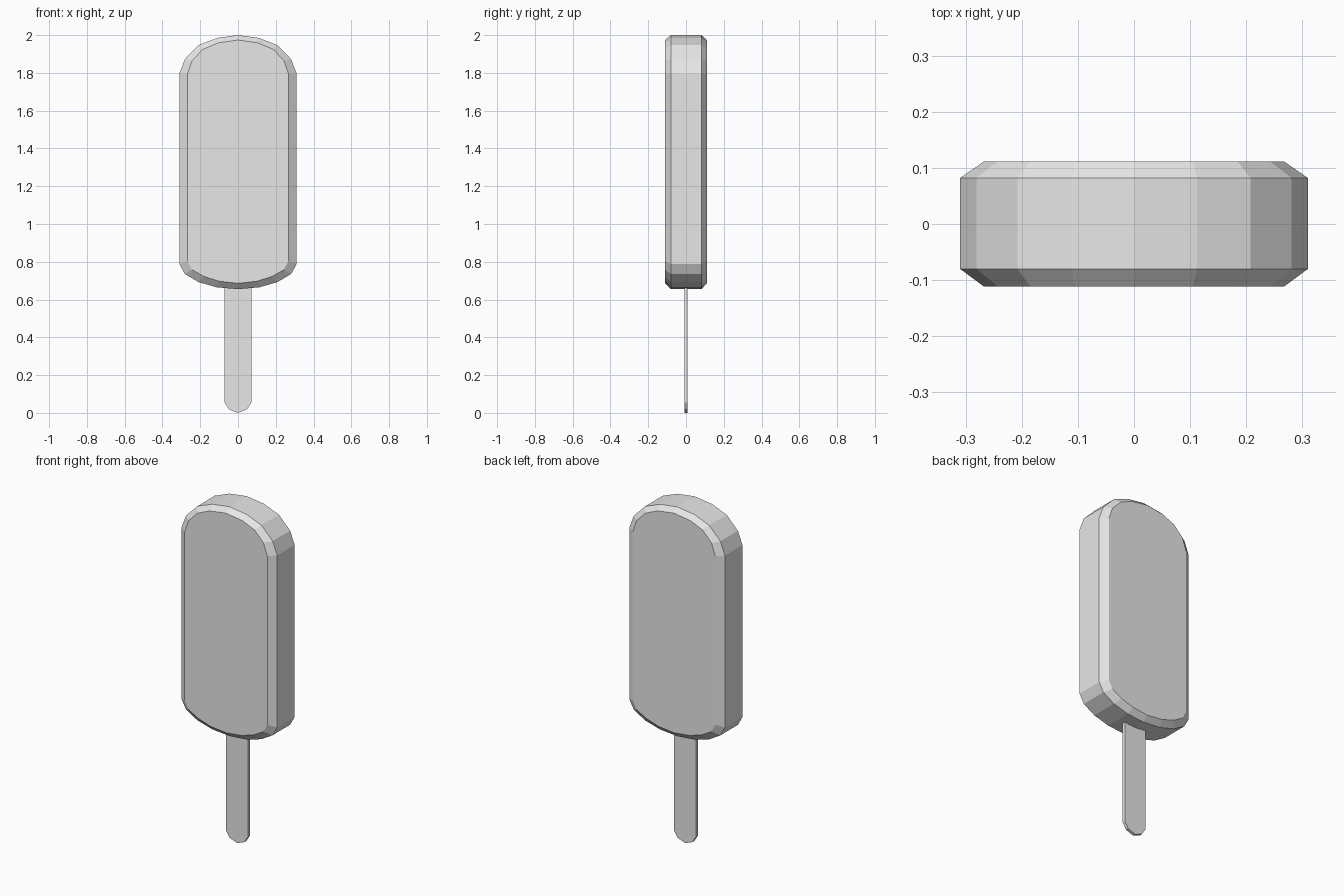
import bpy
import bmesh

cube = bpy.data.objects.get("Cube")
if cube:
    bpy.data.objects.remove(cube, do_unlink=True)

grey = bpy.data.materials.new("light grey")
grey.use_nodes = True
grey.diffuse_color = (0.8, 0.8, 0.8, 1)
grey.node_tree.nodes["Principled BSDF"].inputs["Base Color"].default_value = (0.8, 0.8, 0.8, 1)


def mirrored(half):
    """Close a right-hand outline by mirroring it across x = 0."""
    return half + [(-x, z) for x, z in reversed(half) if x > 0]


def loft(name, layers):
    """Skin matching outlines, each given as (y, half outline), and cap both ends."""
    bm = bmesh.new()
    rings = [[bm.verts.new((x, y, z)) for x, z in mirrored(half)] for y, half in layers]
    for a, b in zip(rings, rings[1:]):
        for i in range(len(a)):
            j = (i + 1) % len(a)
            bm.faces.new((a[i], a[j], b[j], b[i]))
    bm.faces.new(rings[0])
    bm.faces.new(rings[-1])
    bmesh.ops.recalc_face_normals(bm, faces=bm.faces)
    mesh = bpy.data.meshes.new(name)
    bm.to_mesh(mesh)
    bm.free()
    mesh.materials.append(grey)
    obj = bpy.data.objects.new(name, mesh)
    bpy.context.collection.objects.link(obj)
    return obj


# Ice bar: wide middle band with chamfered front and back rims
rim = [(0, 2.0), (0.112, 1.985), (0.208, 1.947), (0.281, 1.873), (0.31, 1.797),
       (0.31, 0.788), (0.281, 0.735), (0.208, 0.692), (0.112, 0.665), (0, 0.655)]
face = [(0, 1.974), (0.105, 1.959), (0.185, 1.925), (0.243, 1.865), (0.268, 1.793),
        (0.268, 0.805), (0.243, 0.758), (0.18, 0.722), (0.1, 0.697), (0, 0.686)]
loft("ice_bar", [(-0.111, face), (-0.08, rim), (0.082, rim), (0.111, face)])

# Flat stick with a rounded lower end, running up into the bar
stick = [(0.071, 0.75), (0.071, 0.055), (0.047, 0.018), (0, 0.0)]
loft("stick", [(-0.009, stick), (0.009, stick)])
